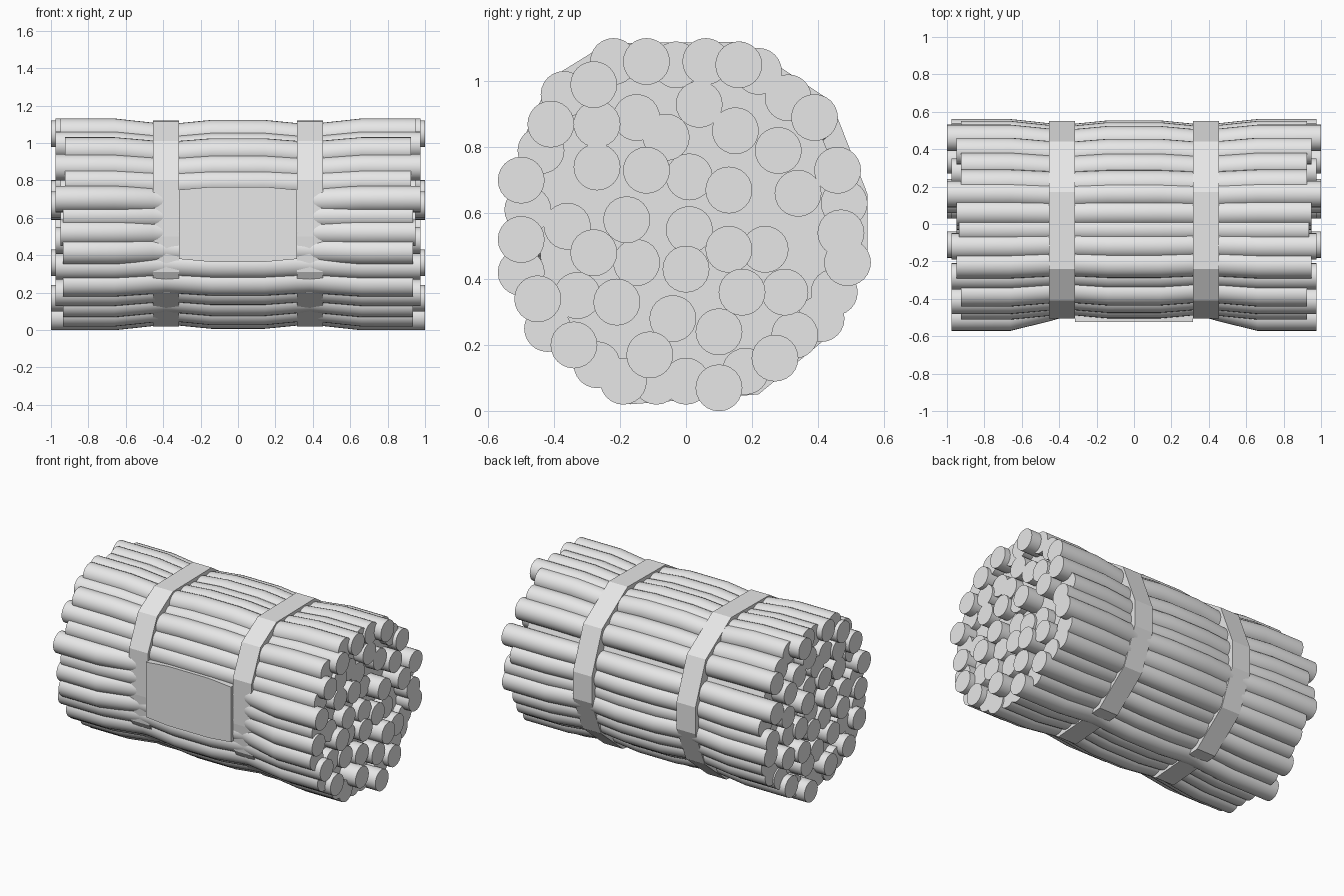
import bpy, bmesh, math, random
from mathutils import Vector

random.seed(4)
cube = bpy.data.objects.get("Cube")
if cube:
    bpy.data.objects.remove(cube, do_unlink=True)

# Single flat grey
grey = bpy.data.materials.new("light_grey")
grey.use_nodes = True
colour = (0.8, 0.8, 0.8, 1)
grey.diffuse_color = colour
shader = next(n for n in grey.node_tree.nodes if n.type == "BSDF_PRINCIPLED")
shader.inputs["Base Color"].default_value = colour


def loft(name, rings, smooth=False):
    """Skin a row of equal point rings and close both ends."""
    bm = bmesh.new()
    rows = [[bm.verts.new(point) for point in ring] for ring in rings]
    count = len(rows[0])
    for first, second in zip(rows, rows[1:]):
        for i in range(count):
            j = (i + 1) % count
            bm.faces.new((first[i], first[j], second[j], second[i]))
    bm.faces.new(rows[0])
    bm.faces.new(rows[-1])
    bmesh.ops.recalc_face_normals(bm, faces=bm.faces)
    for face in bm.faces:
        face.smooth = smooth
    mesh = bpy.data.meshes.new(name)
    bm.to_mesh(mesh)
    bm.free()
    if smooth:
        mesh.set_sharp_from_angle(angle=math.radians(35))
    mesh.materials.append(grey)
    obj = bpy.data.objects.new(name, mesh)
    bpy.context.collection.objects.link(obj)
    return obj


def prism(name, outline, start, end, scale=1.0):
    """Extrude a y-z outline along x, scaled about the bundle axis."""
    points = [CENTRE + (Vector(p) - CENTRE) * scale for p in outline]
    return loft(name, [[(x, p.x, p.y) for p in points] for x in (start, end)])


CENTRE = Vector((0, 0.565))
ROD_RADIUS = 0.071
SIDES = 24

# Rod centres across the bundle, in hundredths: (y, z)
long_rods = [
    (-22, 106), (-12, 106), (6, 106), (16, 105), (-28, 99), (-41, 87),
    (-27, 87), (4, 93), (15, 85), (39, 89), (28, 79), (46, 73),
    (-50, 70), (-27, 74), (-12, 73), (13, 67), (34, 66), (47, 54),
    (49, 45), (-50, 52), (-18, 58), (-28, 48), (0, 43), (13, 49),
    (17, 36), (30, 36), (-45, 34), (-21, 33), (-4, 28), (10, 24),
    (27, 16), (10, 7), (-11, 17), (-34, 20),
]
short_rods = [
    (-37, 96), (-15, 89), (-6, 83), (31, 95), (1, 71), (48, 63),
    (-36, 56), (1, 55), (-15, 45), (24, 49), (45, 36), (-33, 35),
    (33, 23), (-9, 9), (-27, 14), (-19, 9), (-42, 25), (-50, 42),
    (-48, 61), (-44, 79), (41, 28), (18, 12), (-3, 105), (0, 9), (22, 103),
]


def rod(name, centre, half_length):
    """Rod squeezed towards the axis under both straps."""
    # Distance along x, squeeze factor, foremost allowed centre
    half = [(half_length, 1, -1), (0.66, 1, -1), (0.455, 0.955, -0.45),
            (0.385, 0.94, -0.43), (0.315, 0.95, -0.435), (0.14, 0.985, -0.445)]
    stations = [(-x, s, f) for x, s, f in half] + half[::-1]
    rings = []
    for x, squeeze, front in stations:
        mid = CENTRE + (centre - CENTRE) * squeeze
        mid.x = max(mid.x, front)
        ring = []
        for i in range(SIDES):
            a = math.tau * i / SIDES
            ring.append((x, mid.x + ROD_RADIUS * math.cos(a),
                         mid.y + ROD_RADIUS * math.sin(a)))
        rings.append(ring)
    return loft(name, rings, smooth=True)


# Rods: the long ones end at varied depths, the short ones sit back
for group, rods, lengths in (("long_rod", long_rods, (0.95, 0.975, 1.0)),
                             ("short_rod", short_rods, (0.925, 0.935))):
    for number, (y, z) in enumerate(rods, 1):
        rod(f"{group}_{number}", Vector((y, z)) / 100, random.choice(lengths))

# Straps: angular bands round the bundle
strap_outline = [
    (-0.24, 1.115), (0.17, 1.12), (0.44, 0.94), (0.55, 0.66), (0.55, 0.48),
    (0.45, 0.24), (0.22, 0.05), (-0.17, 0.02), (-0.42, 0.2), (-0.49, 0.31),
    (-0.505, 0.5), (-0.505, 0.8), (-0.41, 1.01),
]
prism("right_strap", strap_outline, -0.455, -0.315)
prism("left_strap", strap_outline, 0.315, 0.455)

# Core: recessed filler closing the gaps between rods
prism("core", strap_outline, -0.88, 0.88, 0.88)

# Front plate between the straps, a little taller in the middle
plate_rings = []
for x, height in ((-0.315, 0.185), (-0.15, 0.2), (0.15, 0.2), (0.315, 0.185)):
    plate_rings.append([(x, y, CENTRE.y + side * height)
                        for y, side in ((-0.525, -1), (-0.525, 1),
                                        (-0.44, 1), (-0.44, -1))])
loft("front_plate", plate_rings)
